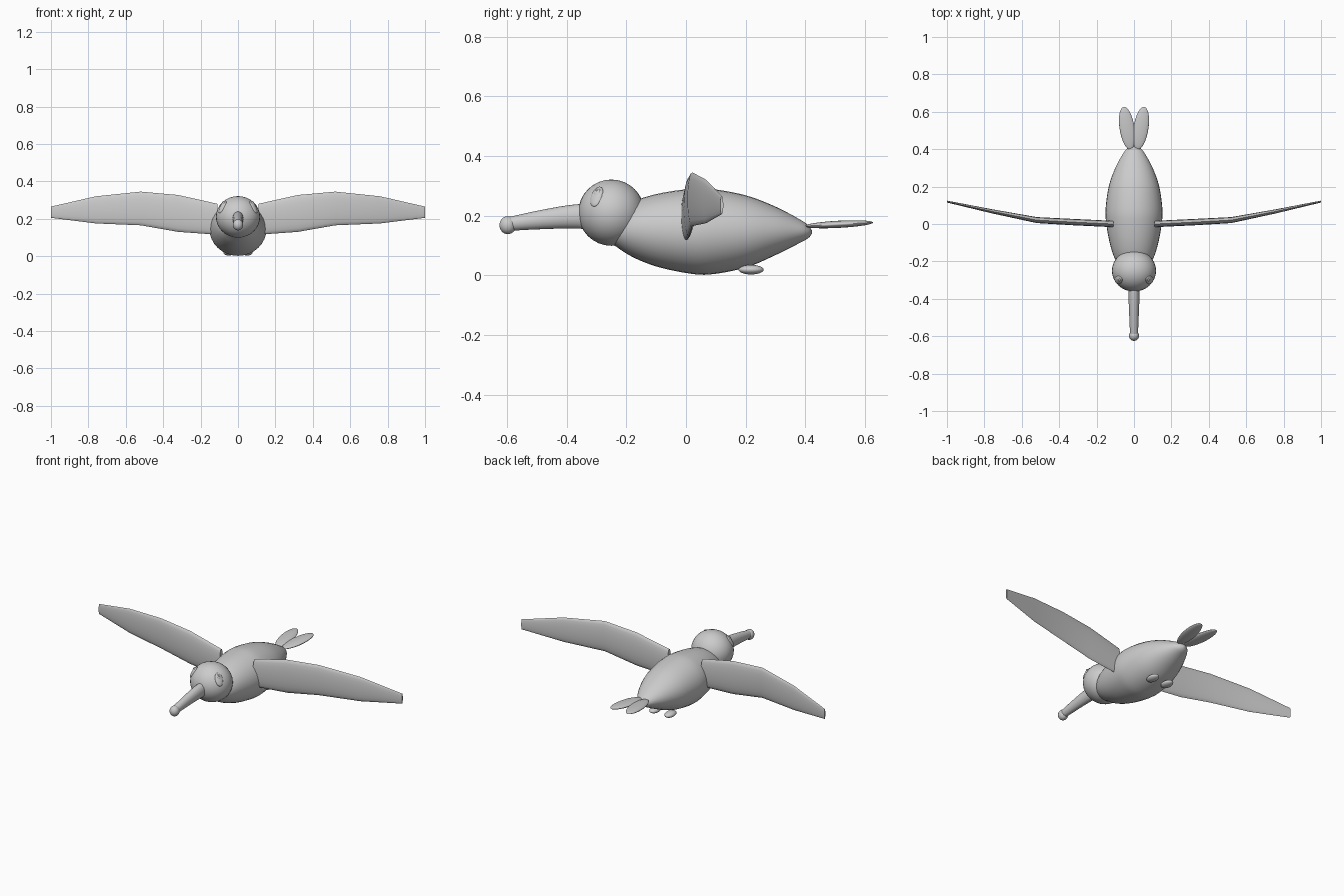
import bpy, bmesh, math
from mathutils import Vector, Matrix

cube = bpy.data.objects.get("Cube")
if cube:
    bpy.data.objects.remove(cube, do_unlink=True)

grey = bpy.data.materials.new("plain_grey")
grey.use_nodes = True
grey.diffuse_color = (0.6, 0.6, 0.6, 1)
grey.node_tree.nodes["Principled BSDF"].inputs["Base Color"].default_value = (0.6, 0.6, 0.6, 1)


def finish(name, bm, angle=40):
    bmesh.ops.recalc_face_normals(bm, faces=bm.faces)
    mesh = bpy.data.meshes.new(name)
    bm.to_mesh(mesh)
    bm.free()
    mesh.materials.append(grey)
    ob = bpy.data.objects.new(name, mesh)
    bpy.context.collection.objects.link(ob)
    bpy.ops.object.select_all(action='DESELECT')
    ob.select_set(True)
    bpy.context.view_layer.objects.active = ob
    bpy.ops.object.shade_smooth_by_angle(angle=math.radians(angle))
    return ob


def ellipsoid(name, centre, semi, rotation=None):
    bm = bmesh.new()
    bmesh.ops.create_uvsphere(bm, u_segments=32, v_segments=16, radius=1)
    turn = rotation or Matrix.Identity(4)
    bm.transform(Matrix.Translation(centre) @ turn @ Matrix.Diagonal((*semi, 1)))
    return finish(name, bm)


def loft(name, rings, angle=40):
    bm = bmesh.new()
    loops = [[bm.verts.new(p) for p in ring] for ring in rings]
    for a, b in zip(loops, loops[1:]):
        for i in range(len(a)):
            j = (i + 1) % len(a)
            bm.faces.new((a[i], a[j], b[j], b[i]))
    bm.faces.new(loops[0])
    bm.faces.new(loops[-1])
    return finish(name, bm, angle)


def smooth_stations(rows, steps=5):
    """Catmull-Rom interpolation between profile rows."""
    rows = [Vector(r) for r in rows]
    padded = [rows[0] * 2 - rows[1]] + rows + [rows[-1] * 2 - rows[-2]]
    out = []
    for p0, p1, p2, p3 in zip(padded, padded[1:], padded[2:], padded[3:]):
        for k in range(steps):
            t = k / steps
            out.append(p1 + (p2 - p0) * (t / 2) + (p0 * 2 - p1 * 5 + p2 * 4 - p3) * (t * t / 2)
                       + (p1 * 3 - p0 - p2 * 3 + p3) * (t ** 3 / 2))
    return out + [rows[-1]]


def tube(name, rows, count=32):
    """Rows hold y, bottom z, top z, half width."""
    rings = []
    for y, low, high, half in smooth_stations(rows):
        ring = []
        for i in range(count):
            a = math.tau * i / count
            ring.append((half * math.cos(a), y, (low + high) / 2 + (high - low) / 2 * math.sin(a)))
        rings.append(ring)
    return loft(name, rings)


# Body, head and beak
tube("body", [
    (-0.24, 0.10, 0.20, 0.07), (-0.18, 0.062, 0.245, 0.105), (-0.1, 0.03, 0.272, 0.13),
    (0, 0.008, 0.288, 0.148), (0.08, 0.003, 0.29, 0.152), (0.2, 0.026, 0.268, 0.135),
    (0.3, 0.068, 0.23, 0.1), (0.38, 0.108, 0.188, 0.056), (0.41, 0.125, 0.167, 0.03),
    (0.422, 0.14, 0.15, 0.006)])
ellipsoid("head", (0, -0.25, 0.21), (0.118, 0.111, 0.111))
tube("beak", [
    (-0.32, 0.155, 0.242, 0.03), (-0.4, 0.157, 0.234, 0.029),
    (-0.5, 0.154, 0.216, 0.025), (-0.595, 0.149, 0.195, 0.021)], 20)
ellipsoid("beak_tip", (0, -0.597, 0.168), (0.027, 0.028, 0.03))

# Wing stations: x, y, bottom z, top z, half thickness
WING = [(0.11, 0, 0.115, 0.28, 0.017), (0.32, 0.01, 0.13, 0.327, 0.017),
        (0.52, 0.021, 0.165, 0.345, 0.016), (0.76, 0.068, 0.175, 0.32, 0.011),
        (1, 0.12, 0.205, 0.265, 0.005)]

for side, sign in (("left", 1), ("right", -1)):
    rings = []
    for x, y, low, high, half in WING:
        ring = []
        for i in range(20):
            a = math.tau * i / 20
            ring.append((sign * x, y + half * math.cos(a),
                         (low + high) / 2 + (high - low) / 2 * math.sin(a)))
        rings.append(ring)
    loft(side + "_wing", rings, 50)

    # Tail feather and foot
    turn = Matrix.Rotation(-sign * math.radians(9), 4, 'Z') @ Matrix.Rotation(math.radians(3), 4, 'X')
    ellipsoid(side + "_tail_feather", (sign * 0.037, 0.512, 0.171), (0.04, 0.116, 0.012), turn)
    ellipsoid(side + "_foot", (sign * 0.05, 0.218, 0.019), (0.027, 0.042, 0.016))

    # Eye, pupil and glint stacked outward from the head
    out = Vector((sign * 0.085, -0.05, 0.055)).normalized()
    face = out.to_track_quat('Z', 'Y').to_matrix().to_4x4()
    up = (Vector((0, 0, 1)) - out * out.z).normalized()
    right = up.cross(out)
    face = Matrix((right, up, out)).transposed().to_4x4()
    centre = Vector((0, -0.25, 0.21)) + out * 0.11
    ellipsoid(side + "_eye", centre, (0.022, 0.038, 0.01), face)
    ellipsoid(side + "_pupil", centre + up * 0.014 + out * 0.006, (0.011, 0.016, 0.006), face)
    ellipsoid(side + "_glint", centre + up * 0.02 + out * 0.011, (0.004, 0.005, 0.003), face)
